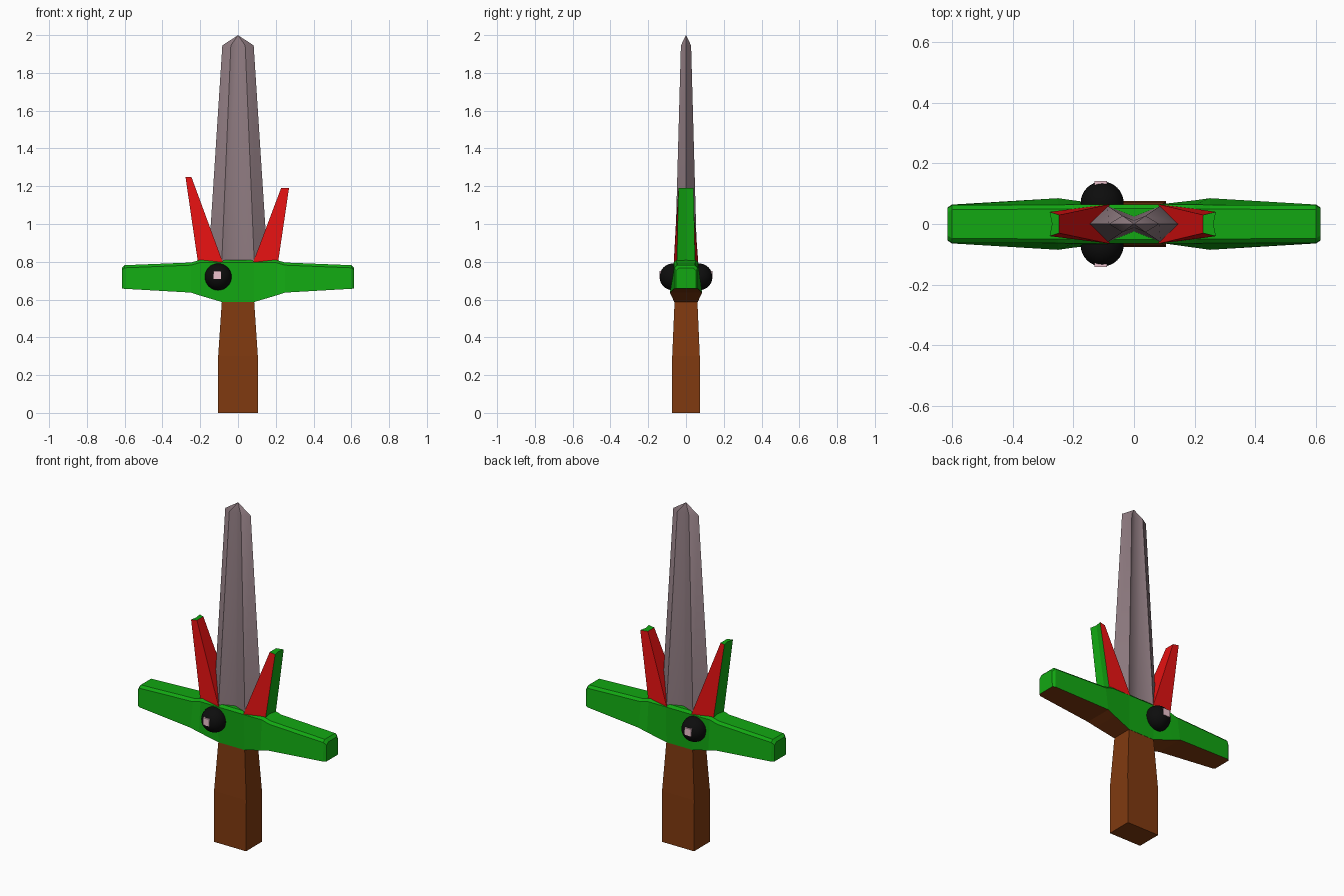
import bpy, bmesh
from math import radians
from mathutils import Vector

if "Cube" in bpy.data.objects:
    bpy.data.objects.remove(bpy.data.objects["Cube"])


def material(name, rgb):
    m = bpy.data.materials.new(name)
    m.diffuse_color = (*rgb, 1)
    m.use_nodes = True
    m.node_tree.nodes["Principled BSDF"].inputs["Base Color"].default_value = m.diffuse_color
    return m


STEEL = material("steel", (0.27, 0.195, 0.215))
GREEN = material("green", (0.006, 0.39, 0.006))
RED = material("red", (0.80, 0.006, 0.006))
BROWN = material("brown", (0.216, 0.042, 0.005))
BLACK = material("black", (0.004, 0.004, 0.004))
PINK = material("pale_pink", (0.85, 0.55, 0.62))


def loft(name, rings, mats, pick=lambda n: 0):
    """Skin equal-length rings, cap the ends, choose materials by normal."""
    bm = bmesh.new()
    rows = [[bm.verts.new(p) for p in ring] for ring in rings]
    n = len(rows[0])
    for a, b in zip(rows, rows[1:]):
        for i in range(n):
            j = (i + 1) % n
            bm.faces.new((a[i], a[j], b[j], b[i]))
    bm.faces.new(rows[0])
    bm.faces.new(rows[-1])
    bmesh.ops.recalc_face_normals(bm, faces=bm.faces)
    for f in bm.faces:
        f.material_index = pick(f.normal)
    me = bpy.data.meshes.new(name)
    bm.to_mesh(me)
    bm.free()
    for m in mats:
        me.materials.append(m)
    ob = bpy.data.objects.new(name, me)
    bpy.context.collection.objects.link(ob)
    return ob


# Handle: square grip narrowing towards the guard
def rect(x, y, z):
    return [(-x, -y, z), (x, -y, z), (x, y, z), (-x, y, z)]


loft("handle", [rect(0.105, 0.075, 0), rect(0.105, 0.073, 0.3),
                rect(0.085, 0.06, 0.60)], [BROWN])


# Blade: fullered section (edge, ridge, groove) tapering to a blunt point
def blade_ring(z, edge, ridge, ry, groove):
    return [(-edge, 0, z), (-ridge, -ry, z), (0, -groove, z), (ridge, -ry, z),
            (edge, 0, z), (ridge, ry, z), (0, groove, z), (-ridge, ry, z)]


blade = loft("blade", [blade_ring(0.75, 0.160, 0.088, 0.060, 0.025),
                       blade_ring(1.945, 0.083, 0.038, 0.027, 0.012)], [STEEL])
bm = bmesh.new()
bm.from_mesh(blade.data)
top = max(bm.faces, key=lambda f: f.calc_center_median().z)
poked = bmesh.ops.poke(bm, faces=[top])
poked["verts"][0].co = Vector((0, 0, 2))
bm.to_mesh(blade.data)
bm.free()
bpy.context.view_layer.objects.active = blade
blade.select_set(True)
bpy.ops.object.shade_smooth_by_angle(angle=radians(52))


# Guard: rings along x of (x, bottom z, top z, bottom half-width, top half-width)
def guard_ring(x, zb, zt, yb, yt):
    c = 0.014
    return [(x, -yb, zb), (x, -yt, zt - c), (x, -yt + c, zt),
            (x, yt - c, zt), (x, yt, zt - c), (x, yb, zb)]


half = [(0.085, 0.587, 0.81, 0.062, 0.065), (0.20, 0.621, 0.81, 0.078, 0.064),
        (0.25, 0.637, 0.796, 0.085, 0.063), (0.60, 0.657, 0.782, 0.064, 0.062),
        (0.615, 0.658, 0.767, 0.054, 0.052)]
stations = [(-s[0], *s[1:]) for s in reversed(half)] + half
loft("guard", [guard_ring(*s) for s in stations], [GREEN, BROWN],
     lambda n: 1 if n.z < -0.6 else 0)


# Side spikes: red inside and on the flats, green on the outer edge and tip
def spike(name, side, z, inner, outer):
    def ring(zz, xi, xo, yi, yo, dent):
        return [(side * x, y, zz) for x, y in
                [(xi, -yi), (xo, -yo), (xo - dent, 0), (xo, yo), (xi, yi)]]
    return loft(name, [ring(0.78, 0.075, 0.208, 0.064, 0.048, 0.008),
                       ring(0.81, 0.085, 0.214, 0.064, 0.048, 0.008),
                       ring(z, inner, outer, 0.030, 0.040, 0.008)],
                [RED, GREEN],
                lambda n: 1 if n.x * side > 0.6 or n.z > 0.6 else 0)


spike("left_spike", -1, 1.25, 0.247, 0.278)
spike("right_spike", 1, 1.19, 0.228, 0.270)

# Eyes on both faces of the guard, each with a square highlight
for side, label in ((-1, "front"), (1, "back")):
    bpy.ops.mesh.primitive_uv_sphere_add(segments=32, ring_count=16, radius=0.071,
                                         location=(-0.105, side * 0.069, 0.72))
    eye = bpy.context.object
    eye.name = label + "_eye"
    eye.data.materials.append(BLACK)
    bpy.ops.object.shade_smooth()
    bpy.ops.mesh.primitive_cube_add(size=1, location=(-0.110, side * 0.131, 0.729))
    glint = bpy.context.object
    glint.name = label + "_eye_highlight"
    glint.scale = (0.042, 0.02, 0.042)
    glint.data.materials.append(PINK)
